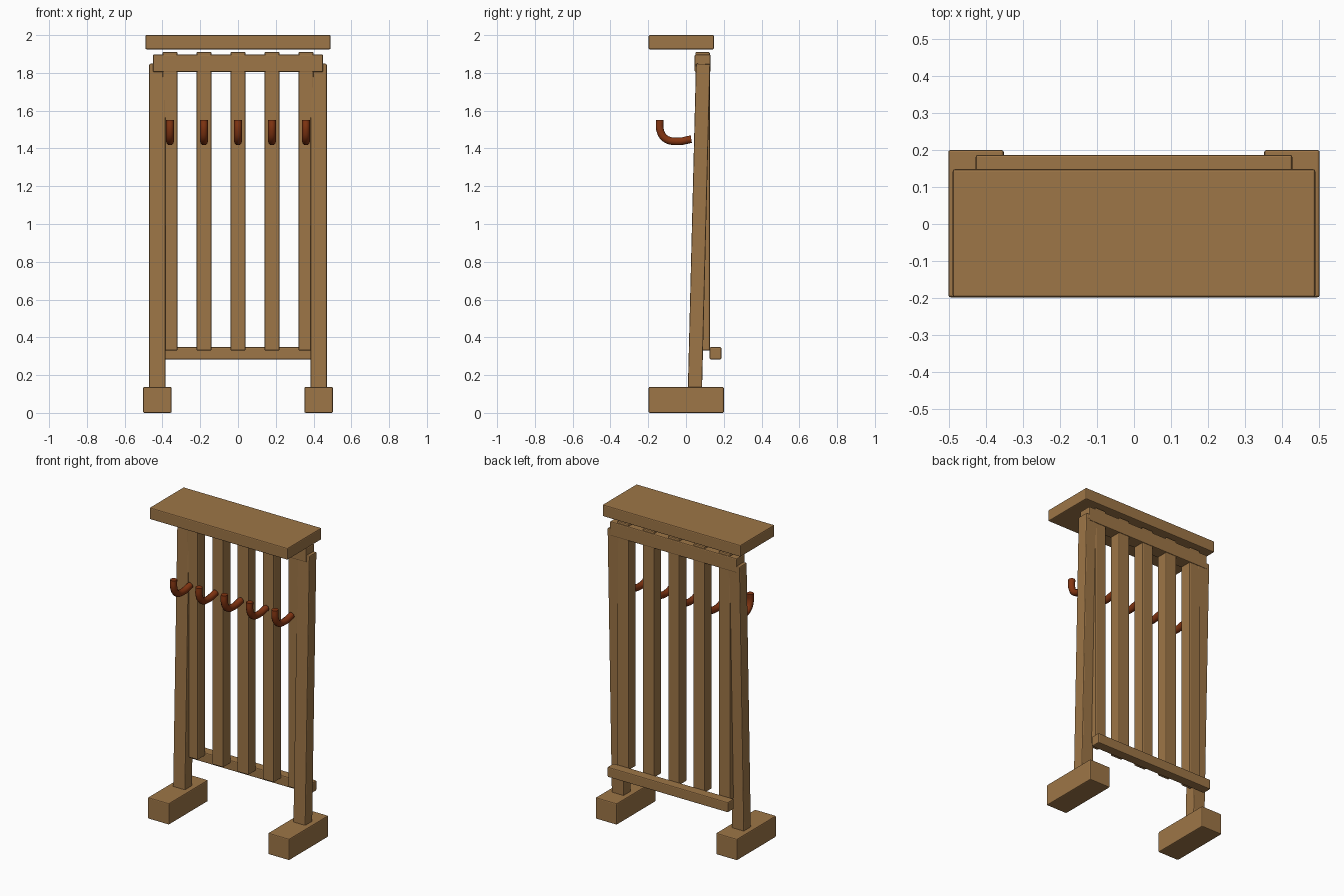
import bpy, bmesh, math

cube = bpy.data.objects.get("Cube")
if cube:
    bpy.data.objects.remove(cube, do_unlink=True)


def material(name, colour):
    m = bpy.data.materials.new(name)
    m.use_nodes = True
    m.diffuse_color = colour
    m.node_tree.nodes["Principled BSDF"].inputs["Base Color"].default_value = colour
    return m


wood = material("warm wood", (0.34, 0.18, 0.063, 1))
copper = material("dark copper", (0.23, 0.036, 0.006, 1))


def beam(name, x, y, z, lean=0.0, bevel=0.006):
    """Softly bevelled timber spanning the given (low, high) ranges."""
    bm = bmesh.new()
    bmesh.ops.create_cube(bm, size=1)
    bmesh.ops.scale(bm, vec=[r[1] - r[0] for r in (x, y, z)], verts=bm.verts)
    mesh = bpy.data.meshes.new(name)
    bm.to_mesh(mesh)
    bm.free()
    mesh.materials.append(wood)
    ob = bpy.data.objects.new(name, mesh)
    bpy.context.collection.objects.link(ob)
    ob.location = [sum(r) / 2 for r in (x, y, z)]
    ob.rotation_euler.x = -lean
    mod = ob.modifiers.new("soft edges", "BEVEL")
    mod.width = bevel
    mod.segments = 2
    return ob


def hook(name, x):
    """Round bar bent into an upturned hook."""
    curve = bpy.data.curves.new(name, "CURVE")
    curve.dimensions = "3D"
    curve.bevel_depth = 0.021
    curve.bevel_resolution = 3
    curve.resolution_u = 5
    curve.use_fill_caps = True
    path = [(0.028, 1.449), (-0.05, 1.437), (-0.112, 1.454), (-0.138, 1.5), (-0.138, 1.55)]
    spline = curve.splines.new("BEZIER")
    spline.bezier_points.add(len(path) - 1)
    for point, (y, z) in zip(spline.bezier_points, path):
        point.co = (x, y, z)
        point.handle_left_type = point.handle_right_type = "AUTO"
    curve.materials.append(copper)
    ob = bpy.data.objects.new(name, curve)
    bpy.context.collection.objects.link(ob)
    # Turn the bent bar into a smooth mesh
    bpy.ops.object.select_all(action="DESELECT")
    bpy.context.view_layer.objects.active = ob
    ob.select_set(True)
    bpy.ops.object.convert(target="MESH")
    bpy.ops.object.shade_smooth_by_angle(angle=math.radians(40))


# Shelf board and cross rails
beam("top_shelf", (-0.49, 0.49), (-0.198, 0.148), (1.925, 2.0))
beam("upper_rail", (-0.45, 0.45), (0.046, 0.13), (1.805, 1.897))
beam("lower_rail", (-0.428, 0.428), (0.125, 0.187), (0.283, 0.348))

# Feet and slightly leaning posts
for side, s in (("left", 1), ("right", -1)):
    beam(side + "_foot", sorted((s * 0.352, s * 0.502)), (-0.198, 0.2), (0, 0.137))
    beam(side + "_post", sorted((s * 0.384, s * 0.47)), (0.031, 0.106), (0.1, 1.848), lean=0.025)

# Upright slats, each carrying a hook
for i in range(5):
    x = (i - 2) * 0.18
    beam(f"slat_{i + 1}", (x - 0.04, x + 0.04), (0.049, 0.126), (0.33, 1.91))
    hook(f"hook_{i + 1}", x)
